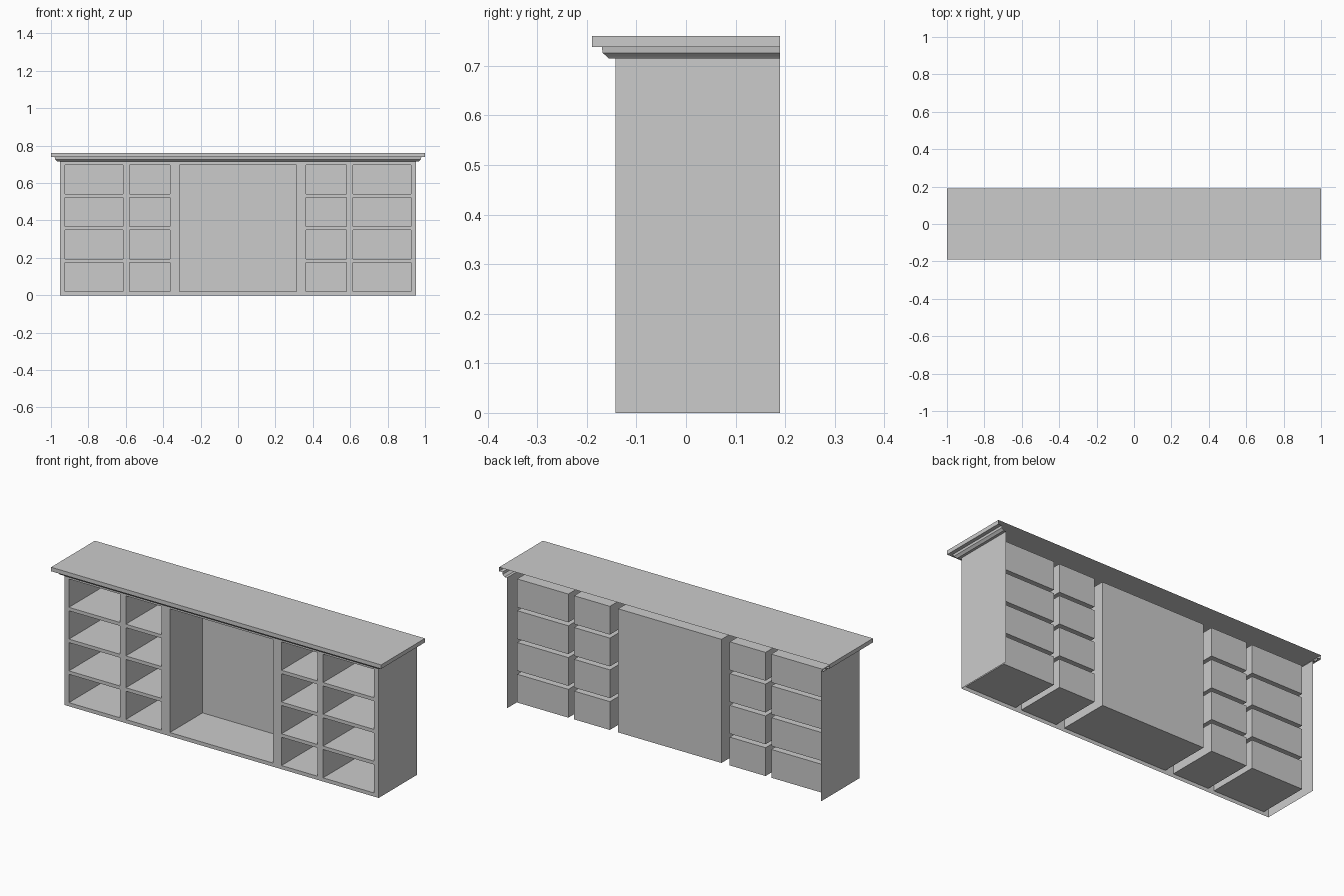
import bpy, bmesh

if "Cube" in bpy.data.objects:
    bpy.data.objects.remove(bpy.data.objects["Cube"])

FRONT, CUBBY_BACK, BACK = -0.142, 0.14, 0.19
HALF_W, BODY_TOP, TOP = 0.952, 0.715, 0.76
CX = [0.313, 0.363, 0.58, 0.615, 0.925]      # opening edges on one side
ROWS = [(0.02 + i * 0.174, 0.175 + i * 0.174) for i in range(4)]
Z0, Z1 = ROWS[0][0], ROWS[-1][1]


def make(name, quads):
    bm = bmesh.new()
    for q in quads:
        bm.faces.new([bm.verts.new(p) for p in q])
    bmesh.ops.remove_doubles(bm, verts=bm.verts, dist=1e-5)
    me = bpy.data.meshes.new(name)
    bm.to_mesh(me)
    bm.free()
    ob = bpy.data.objects.new(name, me)
    bpy.context.collection.objects.link(ob)
    return ob


# Openings: four shelves in two columns each side, plus the tall centre bay
openings = [(-CX[0], CX[0], Z0, Z1)]
for s in (-1, 1):
    for a, b in ((CX[1], CX[2]), (CX[3], CX[4])):
        x0, x1 = sorted((s * a, s * b))
        openings += [(x0, x1, lo, hi) for lo, hi in ROWS]

# Face frame: thin sheet with the openings left out
xs = sorted([s * x for s in (-1, 1) for x in CX + [HALF_W]])
zs = [0] + [z for r in ROWS for z in r] + [BODY_TOP]
frame = []
for x0, x1 in zip(xs, xs[1:]):
    for z0, z1 in zip(zs, zs[1:]):
        mx, mz = (x0 + x1) / 2, (z0 + z1) / 2
        if not any(a < mx < b and c < mz < d for a, b, c, d in openings):
            frame.append([(x0, FRONT, z0), (x1, FRONT, z0), (x1, FRONT, z1), (x0, FRONT, z1)])
make("face_frame", frame)

# Cubby liners: open-fronted boxes facing inward
for i, (a, b, c, d) in enumerate(openings):
    ring = [(a, c), (b, c), (b, d), (a, d)]
    quads = [[(x, CUBBY_BACK, z) for x, z in ring]]
    for (xa, za), (xb, zb) in zip(ring, ring[1:] + ring[:1]):
        quads.append([(xa, FRONT, za), (xb, FRONT, zb), (xb, CUBBY_BACK, zb), (xa, CUBBY_BACK, za)])
    make("centre_bay" if i == 0 else f"cubby_{i}", quads)

# Side panels
for name, s in (("left_panel", -1), ("right_panel", 1)):
    q = [(s * HALF_W, FRONT, 0), (s * HALF_W, BACK, 0),
         (s * HALF_W, BACK, BODY_TOP), (s * HALF_W, FRONT, BODY_TOP)]
    make(name, [q[::s]])

# Moulded top: profile swept round the left, front and right edges
profile = [(0, BODY_TOP), (0.014, BODY_TOP), (0.018, 0.719), (0.026, 0.726),
           (0.028, 0.738), (0.048, 0.738), (0.048, TOP)]


def path(o, z):
    w, f = HALF_W + o, FRONT - o
    return [(-w, BACK, z), (-w, f, z), (w, f, z), (w, BACK, z)]


quads = [path(*profile[-1])]
for p, q in zip(profile, profile[1:]):
    lo, hi = path(*p), path(*q)
    quads += [[lo[i], lo[i + 1], hi[i + 1], hi[i]] for i in range(3)]
make("moulded_top", quads)
